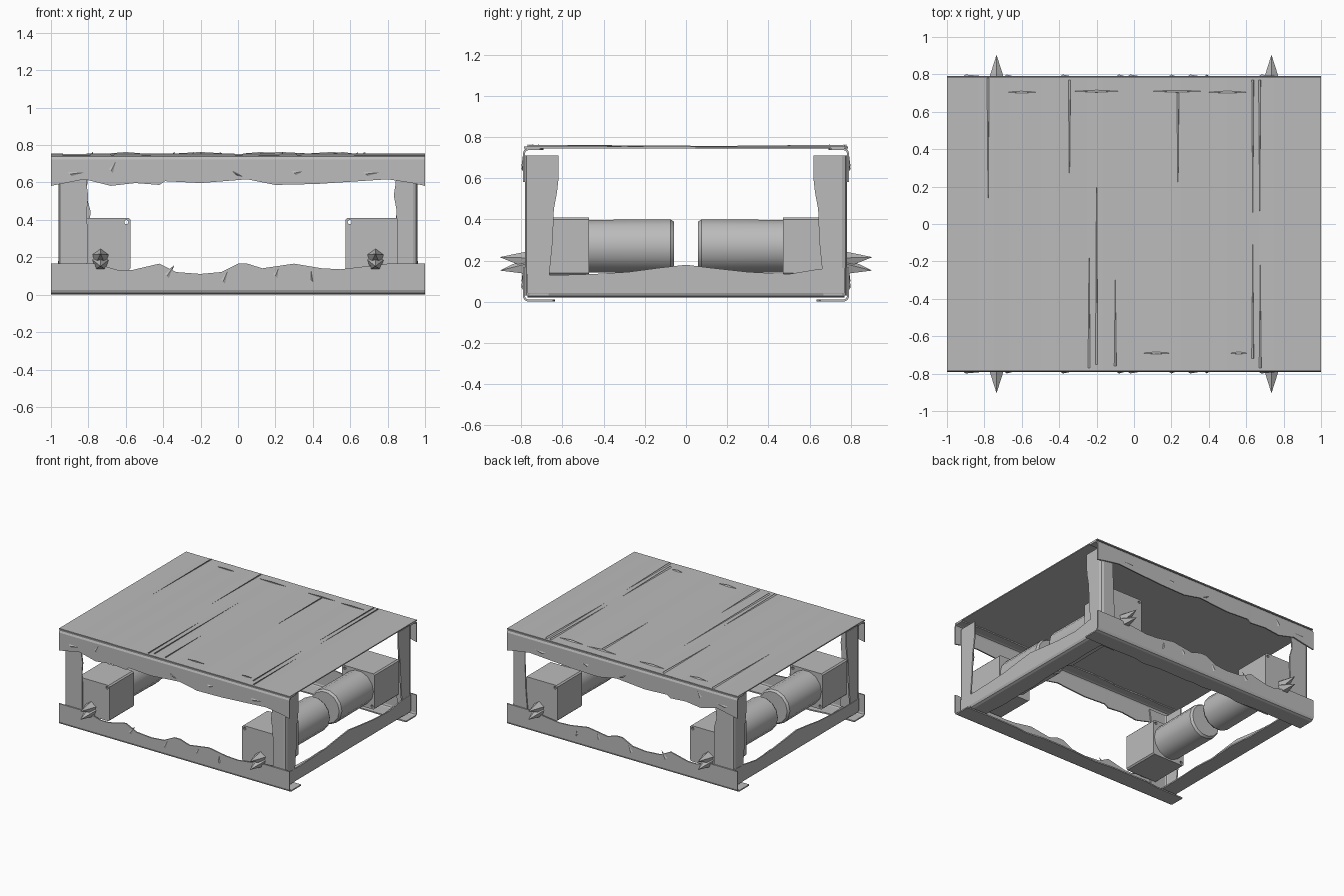
import bpy, bmesh, math, random
from mathutils import Matrix, Vector

random.seed(4)
cube = bpy.data.objects.get("Cube")
if cube:
    bpy.data.objects.remove(cube, do_unlink=True)

grey = bpy.data.materials.new("bare_metal_grey")
grey.use_nodes = True
GREY = (0.5, 0.5, 0.5, 1)
grey.diffuse_color = GREY
grey.node_tree.nodes["Principled BSDF"].inputs["Base Color"].default_value = GREY


def finish(name, bm, smooth=None, matrix=None):
    if matrix is not None:
        bm.transform(matrix)
    bmesh.ops.recalc_face_normals(bm, faces=bm.faces[:])
    me = bpy.data.meshes.new(name)
    bm.to_mesh(me)
    bm.free()
    me.materials.append(grey)
    ob = bpy.data.objects.new(name, me)
    bpy.context.collection.objects.link(ob)
    if smooth:
        bpy.ops.object.select_all(action='DESELECT')
        ob.select_set(True)
        bpy.context.view_layer.objects.active = ob
        bpy.ops.object.shade_smooth_by_angle(angle=math.radians(smooth))
    return ob


def thicken(ob, thick):
    mod = ob.modifiers.new("sheet_thickness", 'SOLIDIFY')
    mod.thickness = thick
    mod.offset = 0


def axes(along, inward, up, origin):
    """Matrix that maps local x, y, z onto three chosen directions."""
    m = Matrix((along, inward, up)).transposed().to_4x4()
    m.translation = Vector(origin)
    return m


def angle_bar(name, edge, flange, matrix, bend=0.02):
    """Bent sheet bar: ragged web edge on local z, flange on local y."""
    bm = bmesh.new()
    rows = []
    for u, v in edge:
        s = math.copysign(bend, v)
        w = flange + random.uniform(-0.012, 0.012)
        section = [(0, v), (0, s), (bend * 0.3, s * 0.3), (bend, 0), (w, 0)]
        rows.append([bm.verts.new((u, y, z)) for y, z in section])
    for a, b in zip(rows, rows[1:]):
        for i in range(len(a) - 1):
            bm.faces.new((a[i], a[i + 1], b[i + 1], b[i]))
    thicken(finish(name, bm, None, matrix), .01)


# Ragged edges of the long rails, side rails and posts
top_edge = [(-1, -.16), (-.82, -.125), (-.68, -.16), (-.55, -.145), (-.42, -.155),
            (-.39, -.135), (-.2, -.145), (.05, -.125), (.2, -.155), (.42, -.15),
            (.8, -.125), (.93, -.145), (1, -.16)]
low_edge = [(-1, .16), (-.76, .16), (-.64, .125), (-.57, .125), (-.42, .16),
            (-.33, .115), (-.2, .105), (-.09, .115), (0, .16), (.05, .16),
            (.13, .135), (.3, .16), (.45, .135), (.55, .13), (.8, .16), (1, .16)]
side_edge = [(-.77, .11), (-.62, .105), (-.45, .11), (-.28, .12), (-.13, .14),
             (0, .155), (.12, .14), (.3, .12), (.5, .11), (.65, .135), (.77, .14)]
post_edge = [(.03, .11), (.15, .115), (.3, .13), (.45, .135), (.53, .15), (.6, .158), (.71, .158)]

for s, label in ((-1, "front"), (1, "back")):
    def place(z):
        return axes((1, 0, 0), (0, -s, 0), (0, 0, 1), (0, s * .787, z))
    angle_bar(label + "_top_rail", top_edge, 0.085, place(.742))
    angle_bar(label + "_bottom_rail", low_edge, 0.14, place(.006))

for s, label in ((-1, "right"), (1, "left")):
    angle_bar(label + "_side_rail", side_edge, 0.14,
              axes((0, 1, 0), (-s, 0, 0), (0, 0, 1), (s * .957, 0, .025)))
    # Corner posts
    for t, end in ((-1, "front"), (1, "back")):
        angle_bar(f"{label}_{end}_post", post_edge, 0.115 if s > 0 else 0.155,
                  axes((0, 0, 1), (-s, 0, 0), (0, -t, 0), (s * .955, t * .777, 0)))

# Top sheet, very slightly rippled along x
bm = bmesh.new()
bmesh.ops.create_grid(bm, x_segments=24, y_segments=1, size=1)
for v in bm.verts:
    v.co = (v.co.x, v.co.y * .787, .75 + random.uniform(-.001, .001))
thicken(finish("top_sheet", bm), .008)


def sliver(bm, a, b, side, lift):
    """Narrow raised crease that runs from a to a point at b."""
    a, b, side, lift = map(Vector, (a, b, side, lift))
    tip = bm.verts.new(b)
    base = [bm.verts.new(p) for p in (a - side, a + side, a + lift)]
    for i in range(3):
        bm.faces.new((base[i], base[(i + 1) % 3], tip))
    bm.faces.new(base)


# Creases on the top sheet
bm = bmesh.new()
for x, y0, y1 in ((-.78, .78, .05), (-.345, .77, .15), (-.2, -.75, .35), (-.24, -.77, -.1),
                  (-.1, -.76, -.28), (.235, .7, .12), (.635, .77, .05), (.672, .77, .03),
                  (.635, -.72, -.1), (.675, -.77, -.22)):
    sliver(bm, (x, y0, .754), (x, y1, .756), (.006, 0, 0), (.005, 0, .009))
for x, y, w in ((-.2, .71, .12), (.23, .71, .13), (.5, .705, .11), (-.6, .705, .08),
                (.12, -.69, .08), (.56, -.69, .05)):
    for d in (-1, 1):
        sliver(bm, (x, y, .754), (x + d * w, y, .756), (0, .006, 0), (0, -.005, .009))
finish("sheet_creases", bm)

# Small dents on the long rails
bm = bmesh.new()
for t in (-1, 1):
    for x, z, dx, dz in ((-.68, .66, .03, .06), (-.9, .645, .09, .01), (-.02, .65, .05, -.02),
                         (.3, .65, .05, .01), (.68, .645, .09, .01), (-.38, .1, .04, .06),
                         (-.08, .07, .03, .07), (.2, .1, .02, .05), (.39, .08, 0, .06)):
        y = t * .791
        sliver(bm, (x, y, z), (x + dx, y, z + dz), (.012, 0, -.012), (0, t * .008, 0))
finish("rail_dents", bm)


def gearbox(name, x, y, depth, inner):
    """Square block with bolt holes through two opposite corners."""
    cu = bpy.data.curves.new(name, 'CURVE')
    cu.dimensions = '2D'
    cu.fill_mode = 'BOTH'
    cu.extrude = depth / 2
    h, c = .14, .01

    def loop(points):
        sp = cu.splines.new('POLY')
        sp.points.add(len(points) - 1)
        for p, (a, b) in zip(sp.points, points):
            p.co = (a, b, 0, 1)
        sp.use_cyclic_u = True

    loop([(h - c, -h), (h, c - h), (h, h - c), (h - c, h),
          (c - h, h), (-h, h - c), (-h, c - h), (c - h, -h)])
    for j in (-1, 1):
        loop([(inner * j * .118 + .011 * math.cos(k * math.tau / 10),
               j * .118 + .011 * math.sin(k * math.tau / 10)) for k in range(10)])
    tmp = bpy.data.objects.new(name + "_outline", cu)
    bpy.context.collection.objects.link(tmp)
    dg = bpy.context.evaluated_depsgraph_get()
    me = bpy.data.meshes.new_from_object(tmp.evaluated_get(dg))
    bpy.data.objects.remove(tmp, do_unlink=True)
    bm = bmesh.new()
    bm.from_mesh(me)
    bpy.data.meshes.remove(me)
    bmesh.ops.remove_doubles(bm, verts=bm.verts[:], dist=1e-5)
    for f in bm.faces:
        f.smooth = False
    finish(name, bm, None, Matrix.Translation((x, y, .27)) @ Matrix.Rotation(math.pi / 2, 4, 'X'))


def motor(name, x, t):
    """Turned can with a rounded inner end."""
    bm = bmesh.new()
    n = 14
    rings = []
    for y, r in ((.48, .131), (.075, .134), (.058, .122)):
        rings.append([bm.verts.new((x + r * math.cos(k * math.tau / n), t * y,
                                    .27 + r * math.sin(k * math.tau / n))) for k in range(n)])
    for a, b in zip(rings, rings[1:]):
        for i in range(n):
            j = (i + 1) % n
            bm.faces.new((a[i], a[j], b[j], b[i]))
    bm.faces.new(rings[0])
    bm.faces.new(rings[-1])
    finish(name, bm, 30)


# Four drive units: gearbox, motor can and forked shaft stub
for s, label in ((-1, "right"), (1, "left")):
    for t, end in ((-1, "front"), (1, "back")):
        unit = f"{label}_{end}"
        gearbox(unit + "_gearbox", s * .715, t * .62, .3, -s)
        motor(unit + "_motor", s * .715, t)
        bm = bmesh.new()
        for z, tip in ((.2, .217), (.172, .152)):
            base = [bm.verts.new((s * .735 + .045 * math.cos(k * math.tau / 5 + .3), t * .77,
                                  z + .045 * math.sin(k * math.tau / 5 + .3))) for k in range(5)]
            point = bm.verts.new((s * .735, t * .905, tip))
            bm.faces.new(base)
            for i in range(5):
                bm.faces.new((base[i], base[(i + 1) % 5], point))
        finish(unit + "_shaft", bm)
